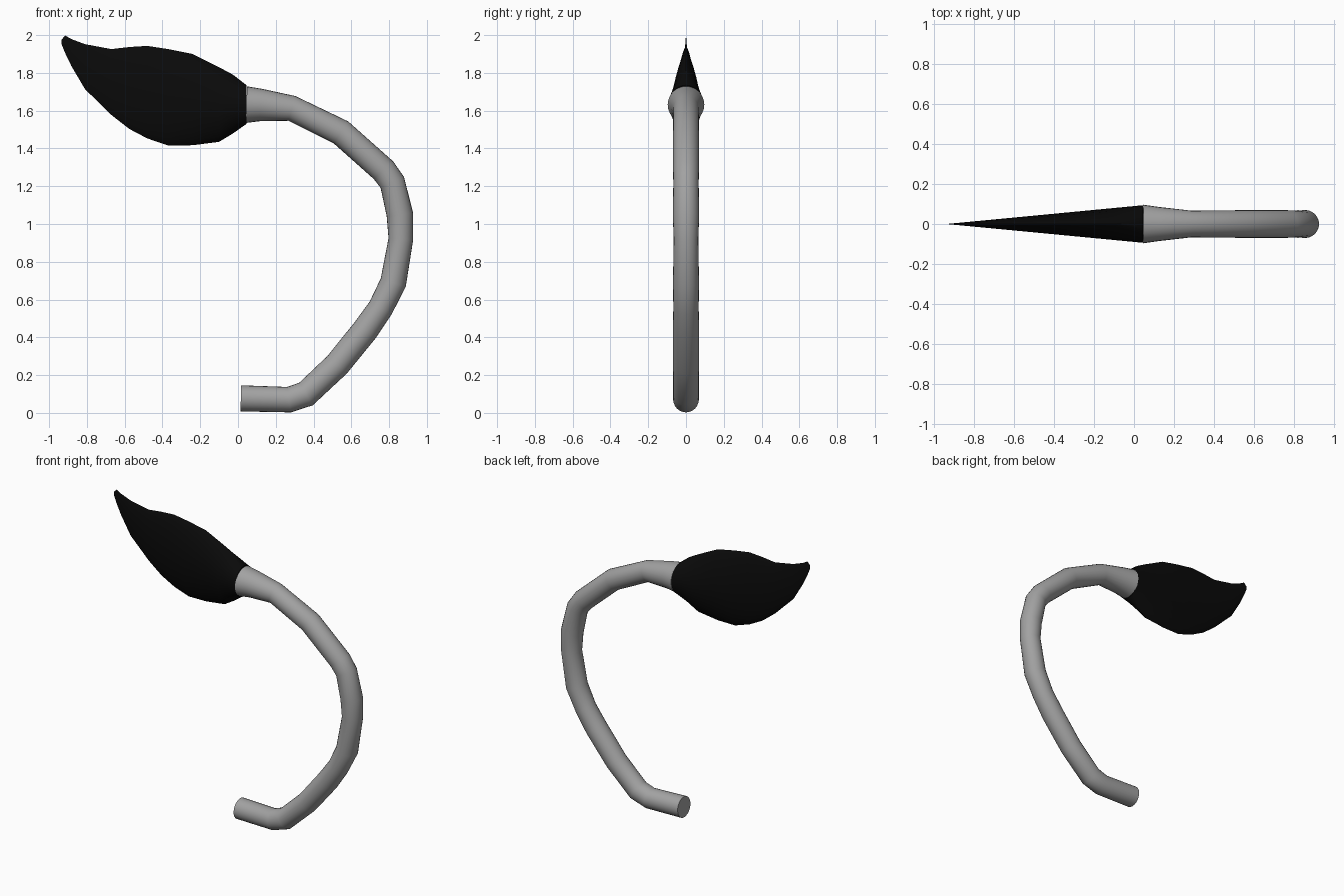
import bpy, bmesh, math
from mathutils import Vector

cube = bpy.data.objects.get("Cube")
if cube:
    bpy.data.objects.remove(cube, do_unlink=True)

SIDES = 24


def material(name, rgb):
    mat = bpy.data.materials.new(name)
    mat.use_nodes = True
    mat.diffuse_color = (*rgb, 1)
    bsdf = next(n for n in mat.node_tree.nodes if n.type == 'BSDF_PRINCIPLED')
    bsdf.inputs["Base Color"].default_value = (*rgb, 1)
    return mat


def loft(name, rings, mat):
    """Skin a list of closed rings and cap both ends."""
    bm = bmesh.new()
    loops = [[bm.verts.new(p) for p in ring] for ring in rings]
    for a, b in zip(loops, loops[1:]):
        for i in range(SIDES):
            j = (i + 1) % SIDES
            bm.faces.new((a[i], a[j], b[j], b[i]))
    bm.faces.new(loops[0])
    bm.faces.new(loops[-1])
    bmesh.ops.recalc_face_normals(bm, faces=bm.faces)
    mesh = bpy.data.meshes.new(name)
    bm.to_mesh(mesh)
    bm.free()
    mesh.materials.append(mat)
    obj = bpy.data.objects.new(name, mesh)
    bpy.context.collection.objects.link(obj)
    bpy.ops.object.select_all(action='DESELECT')
    bpy.context.view_layer.objects.active = obj
    obj.select_set(True)
    bpy.ops.object.shade_smooth_by_angle(angle=math.radians(40))


grey = material("Grey", (0.36, 0.36, 0.36))
black = material("Black", (0.003, 0.003, 0.003))
angles = [math.tau * i / SIDES for i in range(SIDES)]

# Tail stem: x, z, radius along the curve
stem = [(.015, .077, .069), (.27, .07, .067), (.36, .1, .068), (.525, .255, .069),
        (.675, .44, .07), (.755, .555, .067), (.822, .69, .069), (.862, .92, .065),
        (.857, 1.05, .07), (.817, 1.22, .067), (.77, 1.285, .069), (.545, 1.485, .069),
        (.285, 1.612, .067), (.12, 1.63, .086), (.045, 1.632, .097)]
points = [Vector((x, 0, z)) for x, z, r in stem]
rings = []
for k, (x, z, r) in enumerate(stem):
    before = (points[k] - points[max(k - 1, 0)]).normalized()
    after = (points[min(k + 1, len(stem) - 1)] - points[k]).normalized()
    tangent = (before + after).normalized()
    side = Vector((tangent.z, 0, -tangent.x))
    # widen across the bend so the tube keeps its thickness
    miter = r / max(tangent.dot(after if after.length else before), 0.8)
    rings.append([points[k] + side * miter * math.cos(a) + Vector((0, r * math.sin(a), 0))
                  for a in angles])
loft("tail_stem", rings, grey)

# Tail tuft: x, lower edge, upper edge; the thickness tapers evenly to the tip
tuft = [(.045, 1.53, 1.735), (-.026, 1.48, 1.79), (-.1, 1.435, 1.83), (-.24, 1.417, 1.9),
        (-.37, 1.416, 1.926), (-.48, 1.453, 1.943), (-.575, 1.503, 1.937),
        (-.67, 1.577, 1.926), (-.81, 1.714, 1.952), (-.882, 1.836, 1.979),
        (-.915, 1.905, 1.998), (-.935, 1.955, 1.975)]
rings = []
for k, (x, low, high) in enumerate(tuft):
    width = 0.094 * (x + 0.94) / 0.985
    sharp = 1 if k == 0 else 1.5          # round at the root, lens shaped beyond
    rings.append([Vector((x, math.copysign(width * abs(math.sin(a)) ** sharp, math.sin(a)),
                          (low + high) / 2 + (high - low) / 2 * math.cos(a)))
                  for a in angles])
loft("tail_tuft", rings, black)
